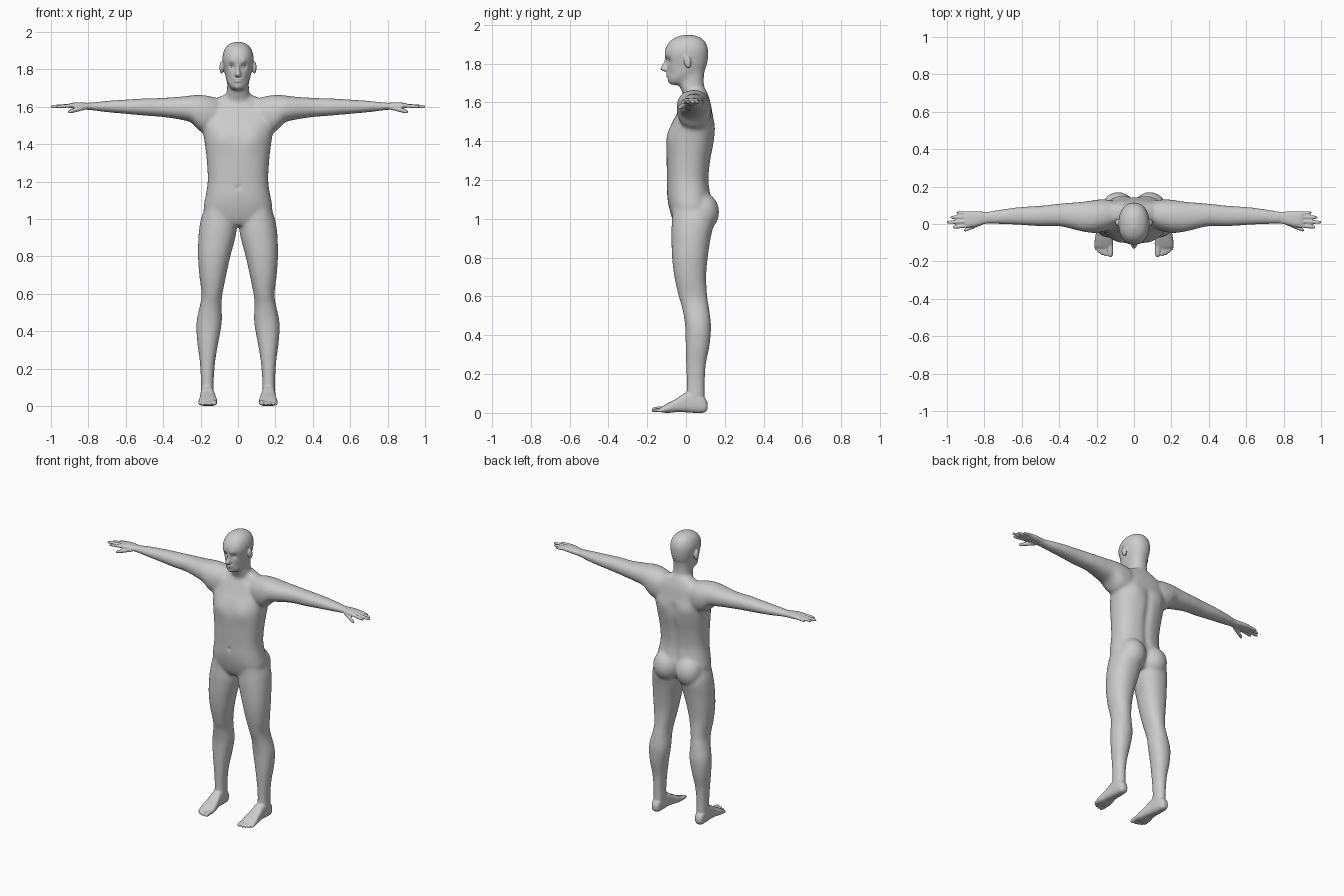
import bpy, bmesh, math
from mathutils import Matrix, Vector


def spline(p0, p1, p2, p3, t):
    # Catmull-Rom interpolation of whole rows
    return [0.5 * (2 * b + (c - a) * t + (2 * a - 5 * b + 4 * c - d) * t * t
                   + (3 * b - a - 3 * c + d) * t ** 3) for a, b, c, d in zip(p0, p1, p2, p3)]


def loft(bm, axis, rows, sides=(1,), power=2.2, sub=5, n=40):
    """Rows are (position, u0, u1, v0, v1) boxes filled by super-ellipses."""
    pad = [rows[0]] + list(rows) + [rows[-1]]
    fine = [spline(*pad[i:i + 4], k / sub) for i in range(len(rows) - 1) for k in range(sub)]
    fine.append(rows[-1])
    for side in sides:
        rings = []
        for s, u0, u1, v0, v1 in fine:
            ring = []
            for k in range(n):
                a = 2 * math.pi * k / n
                c, d = math.cos(a), math.sin(a)
                u = (u0 + u1) / 2 + (u1 - u0) / 2 * math.copysign(abs(c) ** (2 / power), c)
                v = (v0 + v1) / 2 + (v1 - v0) / 2 * math.copysign(abs(d) ** (2 / power), d)
                x, y, z = {'x': (s, u, v), 'y': (u, s, v), 'z': (u, v, s)}[axis]
                ring.append(bm.verts.new((x * side, y, z)))
            rings.append(ring)
        faces = [bm.faces.new((r[k], r[(k + 1) % n], q[(k + 1) % n], q[k]))
                 for r, q in zip(rings, rings[1:]) for k in range(n)]
        faces += [bm.faces.new(rings[0]), bm.faces.new(rings[-1])]
        bmesh.ops.recalc_face_normals(bm, faces=faces)


def ball(bm, c, r, sides=(1,), tilt=0):
    for s in sides:
        m = (Matrix.Translation((c[0] * s, c[1], c[2])) @ Matrix.Rotation(tilt, 4, 'X')
             @ Matrix.Diagonal((*r, 1)))
        bmesh.ops.create_uvsphere(bm, u_segments=32, v_segments=20, radius=1, matrix=m)


def digit(bm, axis, a, b, r):
    """Finger or toe from a to b; each is (position, u, v)."""
    rows = []
    for t, k in ((0, 1), (0.35, 0.95), (0.6, 0.95), (0.88, 0.82), (0.97, 0.55), (1, 0.25)):
        s, u, v = [p + (q - p) * t for p, q in zip(a, b)]
        rows.append((s, u - r * k, u + r * k, v - r * k, v + r * k))
    loft(bm, axis, rows, BOTH, 2, 3, 16)


def bump(bm, c, r, push, sides=(1,)):
    """Soft sculpt stroke: push vertices near c."""
    for s in sides:
        p = Vector((c[0] * s, c[1], c[2]))
        for v in bm.verts:
            d = (v.co - p).length_squared / (r * r)
            if d < 6:
                v.co.y += push * math.exp(-d)


def skin(bm, name, voxel, repeat):
    """Fuse overlapping parts into one smooth surface."""
    me = bpy.data.meshes.new(name)
    bm.to_mesh(me)
    bm.free()
    ob = bpy.data.objects.new(name, me)
    bpy.context.collection.objects.link(ob)
    m = ob.modifiers.new("fuse", 'REMESH')
    m.mode, m.voxel_size, m.use_smooth_shade = 'VOXEL', voxel, True
    m = ob.modifiers.new("relax", 'SMOOTH')
    m.factor, m.iterations = 0.5, repeat
    deps = bpy.context.evaluated_depsgraph_get()
    fused = bpy.data.meshes.new_from_object(ob.evaluated_get(deps))
    ob.modifiers.clear()
    ob.data = fused
    return ob


BOTH = (1, -1)
bm = bmesh.new()

# torso
torso = [(0.965, 0.07, -0.05, 0.10), (1.0, 0.165, -0.07, 0.115), (1.06, 0.184, -0.088, 0.13),
         (1.12, 0.174, -0.097, 0.128), (1.2, 0.162, -0.098, 0.118), (1.3, 0.166, -0.1, 0.127),
         (1.4, 0.177, -0.1, 0.145), (1.48, 0.19, -0.078, 0.146), (1.54, 0.2, -0.048, 0.137),
         (1.6, 0.185, -0.02, 0.126), (1.64, 0.125, 0.0, 0.113), (1.67, 0.06, 0.01, 0.1)]
loft(bm, 'z', [(z, -w, w, f, b) for z, w, f, b in torso], power=2.4)
ball(bm, (0.085, 0.085, 1.035), (0.088, 0.086, 0.1), BOTH)

# legs
loft(bm, 'z', [
    (1.08, 0.03, 0.17, -0.07, 0.12), (1.0, 0.01, 0.198, -0.072, 0.14),
    (0.95, 0.007, 0.207, -0.075, 0.138), (0.9, 0.014, 0.212, -0.075, 0.127),
    (0.8, 0.041, 0.214, -0.072, 0.112), (0.7, 0.063, 0.207, -0.06, 0.104),
    (0.6, 0.083, 0.195, -0.038, 0.11), (0.54, 0.088, 0.203, -0.02, 0.119),
    (0.45, 0.086, 0.222, -0.005, 0.129), (0.35, 0.103, 0.219, -0.002, 0.122),
    (0.25, 0.12, 0.206, 0.0, 0.103), (0.15, 0.129, 0.199, 0.003, 0.097),
    (0.08, 0.129, 0.199, 0.0, 0.097), (0.04, 0.135, 0.195, 0.0, 0.095)], BOTH)

# arms
loft(bm, 'x', [
    (0.08, -0.01, 0.115, 1.5, 1.635), (0.14, -0.035, 0.13, 1.46, 1.655),
    (0.2, -0.048, 0.13, 1.468, 1.664), (0.25, -0.045, 0.122, 1.515, 1.661),
    (0.3, -0.035, 0.117, 1.53, 1.655), (0.4, -0.012, 0.109, 1.545, 1.648),
    (0.5, -0.012, 0.098, 1.553, 1.645), (0.6, -0.006, 0.092, 1.562, 1.639),
    (0.7, -0.001, 0.08, 1.571, 1.632), (0.78, 0.0, 0.068, 1.581, 1.624),
    (0.83, -0.004, 0.068, 1.585, 1.622)], BOTH)

# neck and head
neck = [(1.58, 0.075, 0.0, 0.115), (1.64, 0.068, -0.015, 0.105), (1.68, 0.06, -0.032, 0.094),
        (1.72, 0.058, -0.035, 0.092), (1.77, 0.06, -0.03, 0.097)]
loft(bm, 'z', [(z, -w, w, f, b) for z, w, f, b in neck])
head = [(1.69, 0.022, -0.082, -0.03), (1.703, 0.042, -0.09, 0.01), (1.735, 0.06, -0.096, 0.06),
        (1.77, 0.069, -0.098, 0.098), (1.805, 0.076, -0.1, 0.11), (1.845, 0.083, -0.111, 0.115),
        (1.88, 0.082, -0.106, 0.113), (1.915, 0.069, -0.084, 0.098),
        (1.935, 0.048, -0.055, 0.074), (1.948, 0.02, -0.02, 0.04)]
loft(bm, 'z', [(z, -w, w, f, b) for z, w, f, b in head])

base = skin(bm, "base_form", 0.008, 16)
bm = bmesh.new()
bm.from_mesh(base.data)
bpy.data.objects.remove(base)

# hands
loft(bm, 'x', [(0.78, 0.003, 0.064, 1.584, 1.62), (0.81, -0.002, 0.066, 1.586, 1.622),
               (0.85, -0.014, 0.068, 1.588, 1.624), (0.89, -0.018, 0.068, 1.592, 1.621),
               (0.905, -0.016, 0.064, 1.596, 1.616)], BOTH, 2.5)
for y0, y1, tip, r in ((0.057, 0.06, 0.95, 0.0095), (0.037, 0.036, 0.982, 0.0105),
                       (0.014, 0.009, 1.002, 0.0108), (-0.008, -0.017, 0.97, 0.0105)):
    digit(bm, 'x', (0.875, y0, 1.608), (tip, y1, 1.6), r)
digit(bm, 'x', (0.81, 0.008, 1.598), (0.91, -0.035, 1.572), 0.0125)

# feet
loft(bm, 'y', [(0.112, 0.15, 0.18, 0.02, 0.05), (0.095, 0.137, 0.194, 0.002, 0.08),
               (0.05, 0.131, 0.199, 0.0, 0.112), (0.0, 0.127, 0.2, 0.003, 0.105),
               (-0.05, 0.118, 0.204, 0.004, 0.073), (-0.09, 0.111, 0.21, 0.0, 0.052),
               (-0.122, 0.112, 0.207, 0.002, 0.034), (-0.132, 0.12, 0.19, 0.006, 0.026)],
     BOTH, 2.8)
for x, tip, r in ((0.126, -0.177, 0.0155), (0.151, -0.174, 0.0115), (0.17, -0.166, 0.0108),
                  (0.187, -0.155, 0.0104), (0.202, -0.14, 0.01)):
    digit(bm, 'y', (-0.09, x, 0.022), (tip, x, r), r)

# nose, lips and ears
nose = [(1.838, 0.008, -0.106), (1.805, 0.01, -0.115), (1.778, 0.016, -0.131),
        (1.768, 0.018, -0.129), (1.76, 0.013, -0.113)]
loft(bm, 'z', [(z, -w, w, f, -0.07) for z, w, f in nose], power=2)
ball(bm, (0, -0.09, 1.748), (0.026, 0.013, 0.006))
ball(bm, (0, -0.089, 1.736), (0.023, 0.013, 0.007))
ball(bm, (0.088, 0.008, 1.81), (0.011, 0.019, 0.034), BOTH, 0.2)

# eye sockets, brows, cheeks and chin
bump(bm, (0.032, -0.09, 1.818), 0.016, 0.013, BOTH)
bump(bm, (0.03, -0.1, 1.845), 0.016, -0.004, BOTH)
bump(bm, (0, -0.09, 1.705), 0.016, -0.004)
bump(bm, (0.045, -0.07, 1.75), 0.018, 0.005, BOTH)

# chest, shoulder blades, collar hollows, spine groove and navel
bump(bm, (0.085, -0.085, 1.435), 0.055, -0.009, BOTH)
bump(bm, (0.09, 0.135, 1.47), 0.05, 0.008, BOTH)
bump(bm, (0.09, -0.015, 1.63), 0.03, 0.009, BOTH)
for i in range(13):
    bump(bm, (0, 0.13, 1.12 + 0.03 * i), 0.026, -0.007)
bump(bm, (0, -0.097, 1.17), 0.012, 0.006)

skin(bm, "body", 0.0046, 3)

# eyeballs
bm = bmesh.new()
ball(bm, (0.032, -0.073, 1.818), (0.014, 0.013, 0.011), BOTH)
me = bpy.data.meshes.new("eyes")
bm.to_mesh(me)
bm.free()
me.shade_smooth()
bpy.context.collection.objects.link(bpy.data.objects.new("eyes", me))
